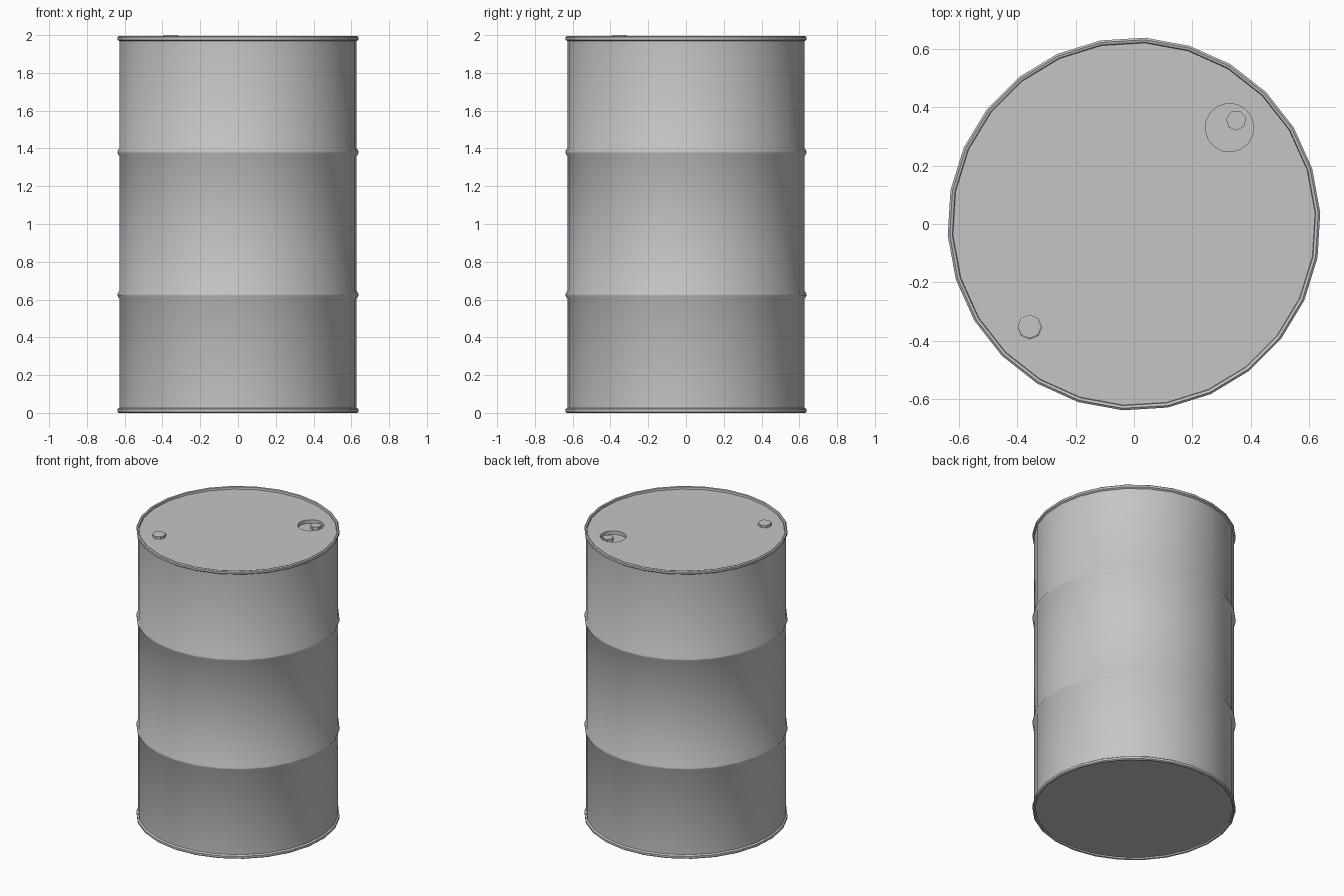
import bpy, bmesh, math

if "Cube" in bpy.data.objects:
    bpy.data.objects.remove(bpy.data.objects["Cube"])

SIDES = 26
LID_Z = 1.978

grey = bpy.data.materials.new("painted steel grey")
grey.diffuse_color = (0.56, 0.56, 0.56, 1)
grey.use_nodes = True
grey.node_tree.nodes["Principled BSDF"].inputs["Base Color"].default_value = grey.diffuse_color


def revolve(name, profile, sides, start=0.0, centre=(0, 0)):
    """Closed solid from a list of (radius, z) points, capped at both ends."""
    bm = bmesh.new()
    rings = []
    for r, z in profile:
        ring = []
        for k in range(sides):
            a = start + 2 * math.pi * k / sides
            ring.append(bm.verts.new((centre[0] + r * math.cos(a),
                                      centre[1] + r * math.sin(a), z)))
        rings.append(ring)
    for low, high in zip(rings, rings[1:]):
        for k in range(sides):
            n = (k + 1) % sides
            bm.faces.new((low[k], low[n], high[n], high[k]))
    bm.faces.new(rings[0][::-1])
    bm.faces.new(rings[-1])
    bmesh.ops.recalc_face_normals(bm, faces=bm.faces)
    mesh = bpy.data.meshes.new(name)
    bm.to_mesh(mesh)
    bm.free()
    mesh.materials.append(grey)
    obj = bpy.data.objects.new(name, mesh)
    bpy.context.collection.objects.link(obj)
    return obj


def select_only(obj):
    bpy.ops.object.select_all(action='DESELECT')
    obj.select_set(True)
    bpy.context.view_layer.objects.active = obj


def smooth(obj, degrees):
    select_only(obj)
    bpy.ops.object.shade_smooth_by_angle(angle=math.radians(degrees))


def rib(z):
    return [(0.629, z - 0.022), (0.639, z - 0.005),
            (0.639, z + 0.005), (0.629, z + 0.022)]


# Drum shell: recessed base, rolled lower rim, two ribs, rolled upper rim, lid
lower_rim = [(0.621, 0.012), (0.623, 0.003), (0.632, 0.0),
             (0.639, 0.006), (0.639, 0.020), (0.629, 0.027)]
upper_rim = [(0.629, 1.968), (0.639, 1.975), (0.639, 1.989),
             (0.632, 1.995), (0.623, 1.992), (0.621, LID_Z)]
drum = revolve("drum_body", lower_rim + rib(0.625) + rib(1.38) + upper_rim,
               SIDES, math.radians(3.46))

# Round recess cut into the lid for the large bung
cutter = revolve("bung_recess_cutter", [(0.083, LID_Z - 0.025), (0.083, 2.05)],
                 16, 0.1, (0.327, 0.33))
cutter.hide_render = True
cut = drum.modifiers.new("bung recess", 'BOOLEAN')
cut.operation = 'DIFFERENCE'
cut.solver = 'EXACT'
cut.object = cutter
select_only(drum)
bpy.ops.object.modifier_apply(modifier=cut.name)
bpy.data.objects.remove(cutter, do_unlink=True)
smooth(drum, 35)

# Small plug sitting in the recess, and the vent plug on the lid
bung = revolve("bung_plug", [(0.035, LID_Z - 0.03), (0.035, LID_Z - 0.002)],
               7, 0.3, (0.35, 0.355))
vent = revolve("vent_plug", [(0.042, LID_Z - 0.005), (0.042, 1.996), (0.036, 2.0)],
               8, 0.0, (-0.357, -0.353))
for plug in (bung, vent):
    smooth(plug, 30)
